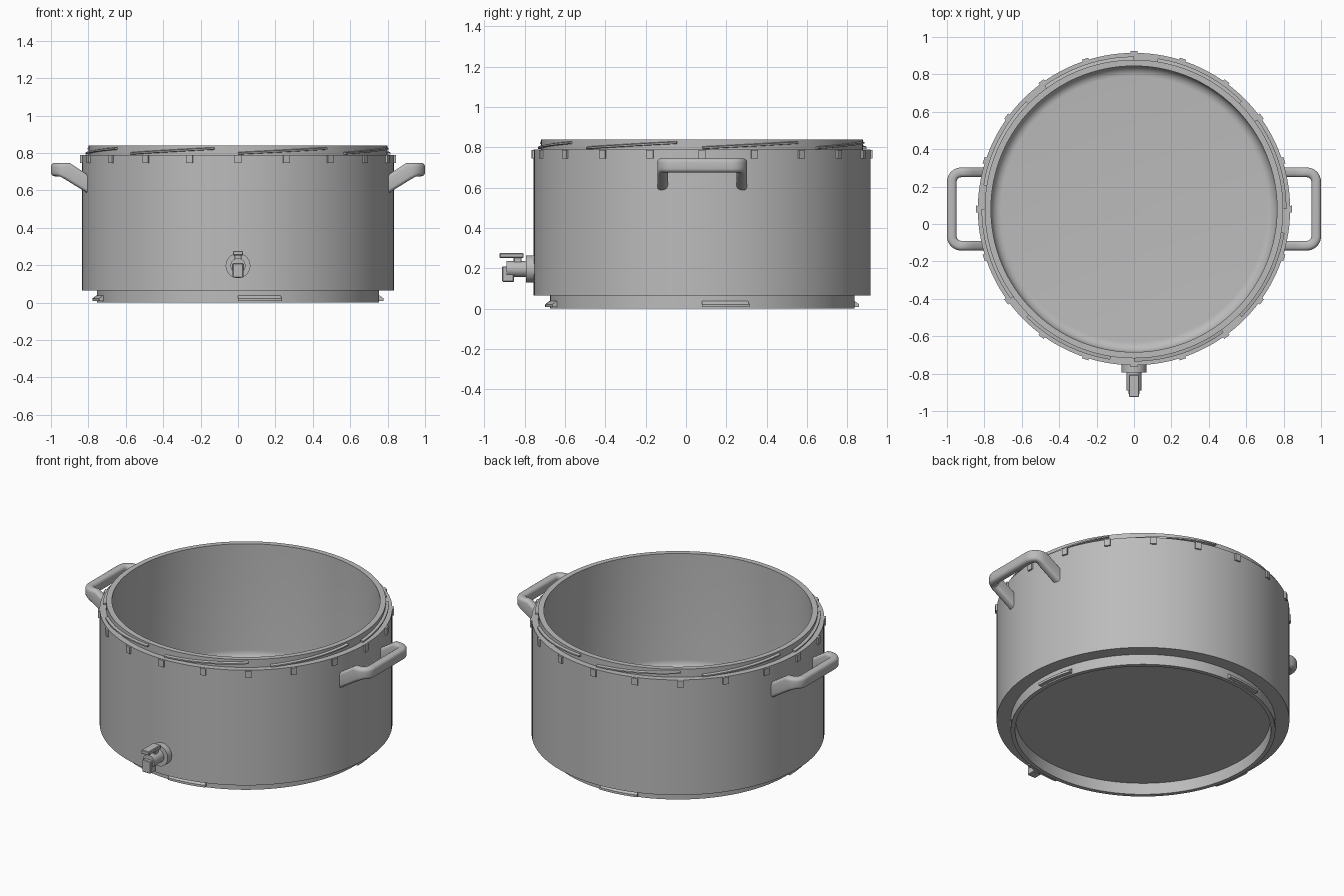
import bpy, bmesh, math
from mathutils import Matrix, Vector

cube = bpy.data.objects.get("Cube")
if cube:
    bpy.data.objects.remove(cube, do_unlink=True)

CY = 0.08            # pot axis lies slightly behind the origin
SEG = 128

steel = bpy.data.materials.new("grey_metal")
steel.use_nodes = True
grey = (0.5, 0.5, 0.5, 1)
steel.diffuse_color = grey
steel.node_tree.nodes["Principled BSDF"].inputs["Base Color"].default_value = grey


def finish(bm, name, angle=30):
    bmesh.ops.recalc_face_normals(bm, faces=bm.faces)
    mesh = bpy.data.meshes.new(name)
    bm.to_mesh(mesh)
    bm.free()
    mesh.materials.append(steel)
    obj = bpy.data.objects.new(name, mesh)
    obj.location.y = CY
    bpy.context.collection.objects.link(obj)
    bpy.ops.object.select_all(action='DESELECT')
    obj.select_set(True)
    bpy.context.view_layer.objects.active = obj
    bpy.ops.object.shade_smooth_by_angle(angle=math.radians(angle))
    return obj


def skin(bm, rings, closed=False):
    """Join matching loops of points into a tube, capped unless closed."""
    loops = [[bm.verts.new(p) for p in ring] for ring in rings]
    n = len(loops[0])
    for i in range(len(loops) if closed else len(loops) - 1):
        a, b = loops[i], loops[(i + 1) % len(loops)]
        for j in range(n):
            k = (j + 1) % n
            bm.faces.new((a[j], a[k], b[k], b[j]))
    if not closed:
        bm.faces.new(loops[0])
        bm.faces.new(loops[-1])


def sector(bm, profile, start, span, steps, rise=0.0):
    """Sweep an (r, z) profile round the pot axis, optionally climbing."""
    rings = []
    for i in range(steps + 1):
        t = i / steps
        a = math.radians(start + span * t)
        rings.append([(r * math.cos(a), r * math.sin(a), z + rise * t) for r, z in profile])
    skin(bm, rings)


# Pot: one revolved wall section, recessed underneath, filleted inside
FLOOR, FIL, RIN = 0.115, 0.055, 0.765
profile = [(0, 0.07), (0.725, 0.07), (0.73, 0), (0.755, 0), (0.755, 0.065),
           (0.835, 0.065), (0.835, 0.79), (0.798, 0.79), (0.798, 0.84), (RIN, 0.84)]
for i in range(9):
    a = math.radians(90 * i / 8)
    profile.append((RIN - FIL + FIL * math.cos(a), FLOOR + FIL - FIL * math.sin(a)))
profile.append((0, FLOOR))
bm = bmesh.new()
verts = [bm.verts.new((r, 0, z)) for r, z in profile]
edges = [bm.edges.new(pair) for pair in zip(verts, verts[1:])]
bmesh.ops.spin(bm, geom=verts + edges, cent=(0, 0, 0), axis=(0, 0, 1),
               angle=math.tau, steps=SEG, use_merge=True)
bmesh.ops.remove_doubles(bm, verts=bm.verts, dist=1e-5)
finish(bm, "pot_body")

# Small round mark in the middle of the floor
bm = bmesh.new()
bmesh.ops.create_cone(bm, cap_ends=True, segments=32, radius1=0.04, radius2=0.04, depth=0.006,
                      matrix=Matrix.Translation((0, 0, FLOOR)))
finish(bm, "floor_disc")

# Sloping threads round the neck
bm = bmesh.new()
for i in range(8):
    sector(bm, [(0.785, 0.79), (0.815, 0.793), (0.815, 0.801), (0.785, 0.807)],
           i * 45, 36, 16, 0.026)
finish(bm, "neck_threads")

# Grip tabs round the top of the body
bm = bmesh.new()
for i in range(20):
    sector(bm, [(0.82, 0.745), (0.845, 0.745), (0.845, 0.788), (0.82, 0.788)],
           i * 18 - 1.2, 2.4, 2)
finish(bm, "rim_tabs")

# Locking lugs on the foot ring
bm = bmesh.new()
for i in range(4):
    sector(bm, [(0.745, 0.008), (0.778, 0.008), (0.778, 0.022), (0.757, 0.038), (0.745, 0.038)],
           i * 90, 17.5, 10)
finish(bm, "foot_lugs")


# Side handles: rounded section swept along a U-shaped plan
def handle_section(p, normal):
    x = p.x
    top = 0.746 - max(0, 0.9 - x) * 0.65
    bottom = 0.675 - max(0, 0.95 - x) * 0.62
    mid, half, wide, soft = (top + bottom) / 2, (top - bottom) / 2, 0.026, 0.02
    ring = []
    for q, (su, sv) in enumerate([(1, 1), (-1, 1), (-1, -1), (1, -1)]):
        for k in range(5):
            a = math.pi / 2 * (q + k / 4)
            u = su * (wide - soft) + soft * math.cos(a)
            v = sv * (half - soft) + soft * math.sin(a)
            ring.append((p.x + normal.x * u, p.y + normal.y * u, mid + v))
    return ring


XO, YO, RAD = 0.974, 0.196, 0.05
path = [(Vector((x, -YO)), Vector((0, -1))) for x in (0.79, 0.86, 0.9)]
for side in (-1, 1):
    arc = []
    for k in range(9):
        a = math.radians(90 * k / 8)
        n = Vector((math.sin(a), side * math.cos(a)))
        arc.append((Vector((XO - RAD, side * (YO - RAD))) + n * RAD, n))
    path += arc if side < 0 else arc[::-1]
path += [(Vector((x, YO)), Vector((0, 1))) for x in (0.9, 0.86, 0.79)]

for name, turn in (("left_handle", 0), ("right_handle", math.pi)):
    bm = bmesh.new()
    skin(bm, [handle_section(p, n) for p, n in path])
    bmesh.ops.rotate(bm, verts=bm.verts, matrix=Matrix.Rotation(turn, 3, 'Z'))
    finish(bm, name, 40)


# Drain tap at the front (positions given in world y)
def rod(name, r, y0, y1, z):
    bm = bmesh.new()
    place = Matrix.Translation((0, (y0 + y1) / 2 - CY, z)) @ Matrix.Rotation(math.pi / 2, 4, 'X')
    bmesh.ops.create_cone(bm, cap_ends=True, segments=40, radius1=r, radius2=r,
                          depth=y1 - y0, matrix=place)
    finish(bm, name)


def block(name, half_x, y0, y1, z0, z1, bevel=0.004):
    bm = bmesh.new()
    place = Matrix.Translation((0, (y0 + y1) / 2 - CY, (z0 + z1) / 2))
    size = Matrix.Diagonal((half_x * 2, y1 - y0, z1 - z0, 1))
    bmesh.ops.create_cube(bm, size=1, matrix=place @ size)
    bmesh.ops.bevel(bm, geom=bm.edges[:], offset=bevel, segments=1, affect='EDGES')
    finish(bm, name)


rod("tap_flange", 0.066, -0.793, -0.74, 0.197)
rod("tap_barrel", 0.04, -0.89, -0.78, 0.197)
block("tap_spout", 0.029, -0.912, -0.853, 0.133, 0.21)
block("tap_stem", 0.02, -0.855, -0.815, 0.22, 0.255)
block("tap_lever", 0.027, -0.925, -0.805, 0.252, 0.276)
